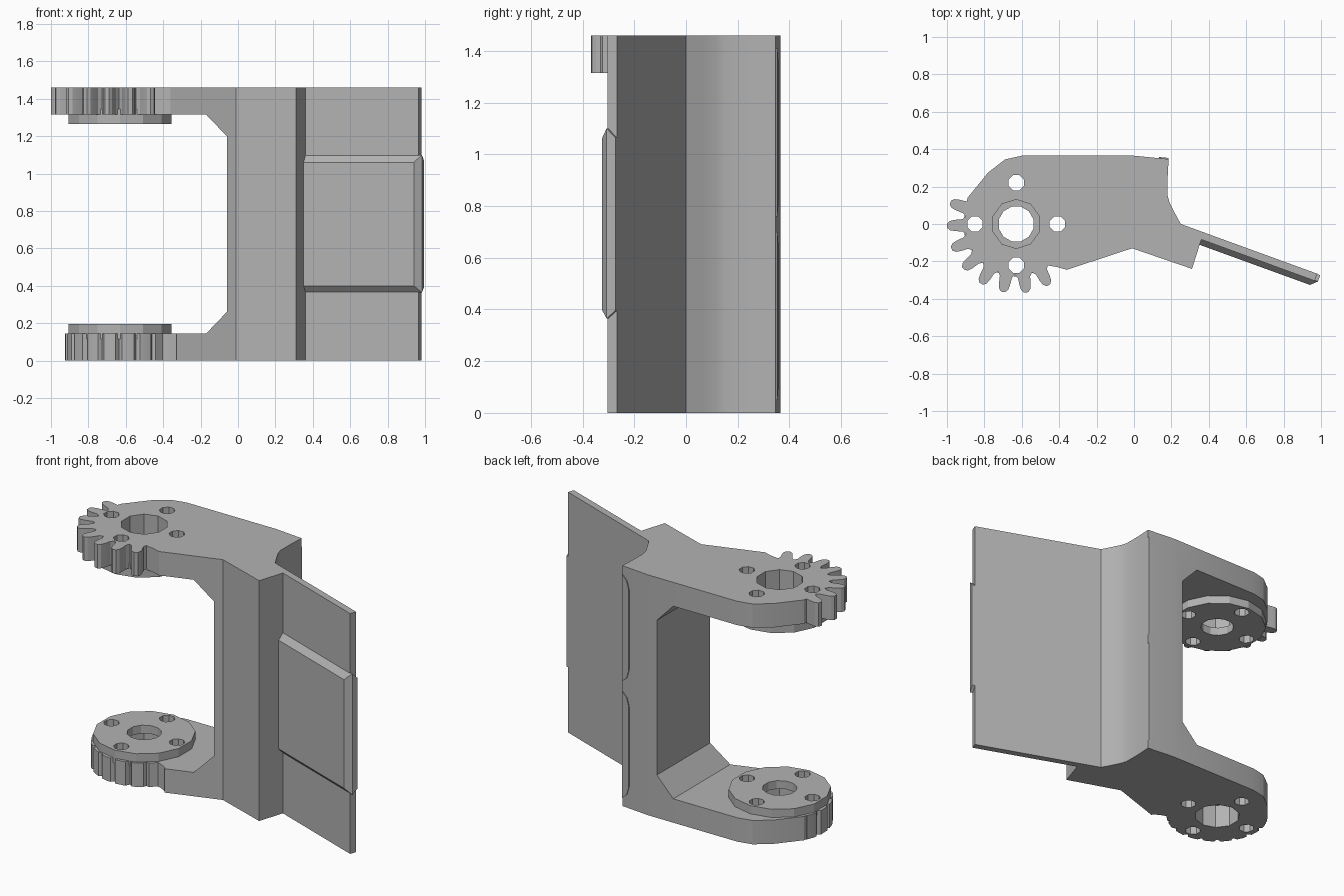
import bpy, bmesh
from math import sin, cos, radians, pi
from mathutils import Vector

cube = bpy.data.objects.get("Cube")
if cube:
    bpy.data.objects.remove(cube, do_unlink=True)

grey = bpy.data.materials.new("neutral grey")
grey.use_nodes = True
grey.diffuse_color = (0.45, 0.45, 0.45, 1)
grey.node_tree.nodes["Principled BSDF"].inputs["Base Color"].default_value = grey.diffuse_color

HEIGHT, ARM, DISC = 1.46, 0.145, 0.05
PIVOT = Vector((-0.63, 0))


def loft(name, rings):
    """Solid through matching rings of points, capped at both ends."""
    bm = bmesh.new()
    loops = [[bm.verts.new(p) for p in ring] for ring in rings]
    for a, b in zip(loops, loops[1:]):
        for i in range(len(a)):
            j = (i + 1) % len(a)
            bm.faces.new((a[i], a[j], b[j], b[i]))
    bm.faces.new(loops[0][::-1])
    bm.faces.new(loops[-1])
    bmesh.ops.recalc_face_normals(bm, faces=bm.faces)
    mesh = bpy.data.meshes.new(name)
    bm.to_mesh(mesh)
    bm.free()
    mesh.materials.append(grey)
    obj = bpy.data.objects.new(name, mesh)
    bpy.context.collection.objects.link(obj)
    return obj


def prism(name, outline, z0, z1):
    return loft(name, [[(x, y, z) for x, y in outline] for z in (z0, z1)])


def polar(deg, r, centre=PIVOT):
    return (centre[0] + r * cos(radians(deg)), centre[1] + r * sin(radians(deg)))


def circle(r, sides, centre=PIVOT):
    return [polar(360 * (i + 0.5) / sides, r, centre) for i in range(sides)]


def combine(target, tool, operation):
    """Apply a boolean and discard the tool."""
    tool.hide_render = True
    mod = target.modifiers.new("cut", "BOOLEAN")
    mod.operation, mod.object, mod.solver = operation, tool, "EXACT"
    bpy.context.view_layer.objects.active = target
    bpy.ops.object.modifier_apply(modifier=mod.name)
    bpy.data.objects.remove(tool, do_unlink=True)


# Plan outline: rounded back, gear teeth, body and angled flap
teeth = []
for k in range(8):
    mid = 162 + 19.4 * k
    if k:
        teeth.append(polar(mid - 9.7, 0.272))
    for off, r in ((-6.5, 0.29), (-5.2, 0.33), (-4, 0.355), (-1.7, 0.37),
                   (1.7, 0.37), (4, 0.355), (5.2, 0.33), (6.5, 0.29)):
        teeth.append(polar(mid + off, r))
back = [(0, 0.365), (-0.6, 0.365), (-0.69, 0.345), (-0.78, 0.275), (-0.89, 0.14)]
front = [(-0.46, -0.222), (-0.41, -0.23), (-0.36, -0.245), (-0.01, -0.13), (0.31, -0.24)]
flap = [(0.36, -0.083), (0.966, -0.304), (0.98, -0.266), (0.25, 0)]
side = [(0.215, 0.065), (0.19, 0.115), (0.18, 0.15), (0.18, 0.25), (0.185, 0.347)]
body = prism("hinge_body", back + teeth + front + flap + side, 0, HEIGHT)

# Opening between the two arms, with chamfered inner corners
notch = [(-1.5, ARM), (-0.17, ARM), (-0.06, 0.26),
         (-0.06, HEIGHT - 0.26), (-0.17, HEIGHT - ARM), (-1.5, HEIGHT - ARM)]
combine(body, loft("notch_cutter", [[(x, y, z) for x, z in notch] for y in (-1, 1)]), "DIFFERENCE")

# Lower arm has a plain round end instead of teeth
round_end = [polar(a, 0.295) for a in range(152, 322, 12)]
trim = [(-1.4, 0.14)] + round_end + [(-0.375, -0.2), (-0.33, -0.225), (-0.33, -0.7), (-1.4, -0.7)]
combine(body, prism("lower_trim_cutter", trim, -0.1, 0.4), "DIFFERENCE")

# Raised bearing discs on the inner arm faces
for z0, z1 in ((ARM - 0.03, ARM + DISC), (HEIGHT - ARM - DISC, HEIGHT - ARM + 0.03)):
    combine(body, prism("bearing_disc", circle(0.282, 14), z0, z1), "UNION")

# Counterbores, pivot bore and bolt holes
for z0, z1 in ((-0.1, ARM), (HEIGHT - ARM, HEIGHT + 0.1)):
    combine(body, prism("counterbore_cutter", circle(0.131, 10), z0, z1), "DIFFERENCE")
combine(body, prism("bore_cutter", circle(0.096, 12), -0.2, 2), "DIFFERENCE")
for k in range(4):
    spot = polar(90 * k, 0.22)
    combine(body, prism("bolt_cutter", circle(0.044, 8, spot), -0.2, 2), "DIFFERENCE")

# Bevelled pad on the flap
along, out = Vector((0.94, -0.342)), Vector((-0.342, -0.94))


def pad_ring(n, end, z0, z1):
    a, b = [Vector((0.25, 0)) + along * u + out * n for u in (0.11, end)]
    return [(a.x, a.y, z0), (b.x, b.y, z0), (b.x, b.y, z1), (a.x, a.y, z1)]


pad = loft("flap_pad", [pad_ring(0.002, 0.794, 0.395, 1.065),
                        pad_ring(0.038, 0.794, 0.365, 1.1),
                        pad_ring(0.07, 0.76, 0.4, 1.06)])

# Two thin edge strips with tapered ends on the back corner
strips = []
for z0, z1 in ((0.05, 0.7), (0.76, 1.41)):
    shape = [(0.184, z0), (0.15, z0 + 0.03), (0.135, z0 + 0.08),
             (0.135, z1 - 0.08), (0.15, z1 - 0.03), (0.184, z1)]
    strips.append(loft("edge_strip", [[(x, 0.365 - 0.097 * x + lift, z) for x, z in shape]
                                      for lift in (-0.004, 0.006)]))

# Soft shading on shallow curves, crisp elsewhere
for obj in [body, pad] + strips:
    bpy.ops.object.select_all(action="DESELECT")
    obj.select_set(True)
    bpy.context.view_layer.objects.active = obj
    bpy.ops.object.shade_smooth_by_angle(angle=radians(22))
